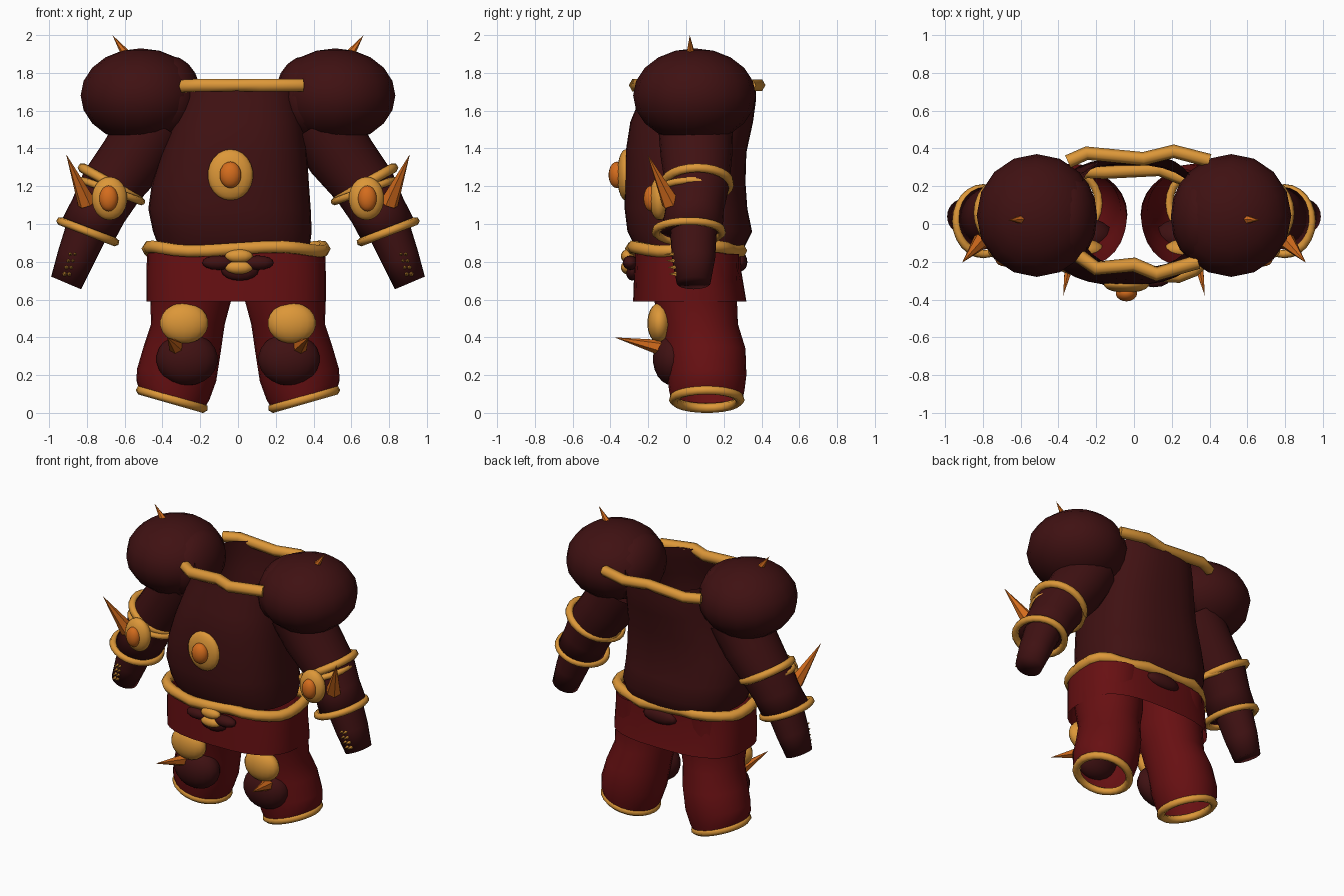
import bpy, bmesh, math
from mathutils import Vector

if "Cube" in bpy.data.objects:
    bpy.data.objects.remove(bpy.data.objects["Cube"])


def material(name, rgb):
    m = bpy.data.materials.new(name)
    m.diffuse_color = (*rgb, 1)
    m.use_nodes = True
    m.node_tree.nodes["Principled BSDF"].inputs["Base Color"].default_value = m.diffuse_color
    return m


MAROON = material("dark maroon", (0.050, 0.0055, 0.006))
RED = material("deep red", (0.135, 0.005, 0.006))
GOLD = material("gold", (0.72, 0.31, 0.04))
ORANGE = material("orange", (0.66, 0.15, 0.012))


def finish(name, bm, mat, smooth=True):
    bmesh.ops.recalc_face_normals(bm, faces=bm.faces)
    me = bpy.data.meshes.new(name)
    bm.to_mesh(me)
    bm.free()
    me.materials.append(mat)
    ob = bpy.data.objects.new(name, me)
    bpy.context.collection.objects.link(ob)
    for p in me.polygons:
        p.use_smooth = smooth
    return ob


def ring_points(x, y, z, rx, ry, tilt=0, power=2, n=24):
    """Superellipse ring, tilted about y so its +x side rises."""
    t, pts = math.radians(tilt), []
    for i in range(n):
        a = 2 * math.pi * i / n
        c, s = math.cos(a), math.sin(a)
        u = math.copysign(abs(c) ** (2 / power), c) * rx
        v = math.copysign(abs(s) ** (2 / power), s) * ry
        pts.append(Vector((x + u * math.cos(t), y + v, z + u * math.sin(t))))
    return pts


def loft(name, rings, mat, power=2, side=1, cap_end=False, n=24):
    bm = bmesh.new()
    rows = []
    for r in rings:
        pts = ring_points(*r, power=power, n=n)
        rows.append([bm.verts.new((p.x * side, p.y, p.z)) for p in pts])
    for a, b in zip(rows, rows[1:]):
        for i in range(n):
            j = (i + 1) % n
            bm.faces.new((a[i], a[j], b[j], b[i]))
    if cap_end:
        bm.faces.new(rows[-1])
    return finish(name, bm, mat)


def ellipsoid(name, loc, radii, mat, seg=18, rings=11):
    bm = bmesh.new()
    bmesh.ops.create_uvsphere(bm, u_segments=seg, v_segments=rings, radius=1)
    bmesh.ops.scale(bm, vec=radii, verts=bm.verts)
    bmesh.ops.translate(bm, vec=loc, verts=bm.verts)
    return finish(name, bm, mat)


def spike(name, base, tip, radius, mat, seg=6):
    base, tip = Vector(base), Vector(tip)
    d = tip - base
    bm = bmesh.new()
    bmesh.ops.create_cone(bm, cap_ends=True, segments=seg, radius1=radius,
                          radius2=0, depth=d.length)
    rot = d.to_track_quat('Z', 'Y').to_matrix()
    bmesh.ops.rotate(bm, cent=(0, 0, 0), matrix=rot, verts=bm.verts)
    bmesh.ops.translate(bm, vec=(base + tip) / 2, verts=bm.verts)
    return finish(name, bm, mat, False)


def piping(name, pts, radius, mat, closed=True):
    """Round trim following a path."""
    cu = bpy.data.curves.new(name, 'CURVE')
    cu.dimensions = '3D'
    cu.bevel_depth = radius
    cu.bevel_resolution = 1
    cu.use_fill_caps = True
    sp = cu.splines.new('POLY')
    sp.points.add(len(pts) - 1)
    for q, p in zip(sp.points, pts):
        q.co = (p[0], p[1], p[2], 1)
    sp.use_cyclic_u = closed
    cu.materials.append(mat)
    ob = bpy.data.objects.new(name, cu)
    bpy.context.collection.objects.link(ob)
    bpy.ops.object.select_all(action='DESELECT')
    ob.select_set(True)
    bpy.context.view_layer.objects.active = ob
    bpy.ops.object.convert(target='MESH')
    return ob


def mirrored(pts, s):
    return [(p[0] * s, p[1], p[2]) for p in pts]


# Torso shell, open at neck and waist
loft("torso", [(-.02, .02, .88, .40, .29), (-.03, .02, .96, .42, .33),
               (-.045, .00, 1.08, .43, .325), (-.04, -.005, 1.22, .415, .32),
               (-.02, .00, 1.38, .385, .32), (.0, .03, 1.54, .35, .325),
               (.01, .06, 1.65, .33, .31), (.02, .07, 1.75, .32, .30)],
     MAROON, power=2.5, n=32)

# Neck trims
piping("front_neck_trim", [(-.29, -.17, 1.73), (-.2, -.235, 1.735),
       (.0, -.215, 1.735), (.12, -.265, 1.735), (.34, -.2, 1.735)],
       .038, GOLD, False)
piping("back_neck_trim", [(-.35, .33, 1.735), (-.25, .375, 1.735),
       (.05, .345, 1.735), (.21, .385, 1.735), (.4, .335, 1.735)],
       .036, GOLD, False)

# Chest medallion
ellipsoid("chest_disc", (-.04, -.32, 1.26), (.122, .045, .135), GOLD)
ellipsoid("chest_gem", (-.04, -.365, 1.26), (.058, .045, .07), ORANGE)

# Waist: skirt, belt, buckle and pouches
loft("trouser_waist", [(-.01, .01, .88, .47, .28), (-.01, .01, .74, .475, .285),
                       (-.01, .02, .59, .475, .30)], RED, power=2.8, n=32)
belt = ring_points(-.01, .0, .868, .465, .285, power=2.6, n=28)
for i, p in enumerate(belt):
    p.y += .015 * math.sin(p.x * 18)
    p.z += .012 * math.sin(i * .9)
piping("belt", belt, .036, GOLD)
for s in (-1, 1):
    ellipsoid("buckle_wing", (s * .105, -.295, .795), (.085, .04, .038), MAROON, 12, 8)
ellipsoid("buckle_drop", (.01, -.285, .755), (.1, .035, .055), MAROON, 12, 8)
ellipsoid("buckle_upper", (.005, -.31, .83), (.075, .035, .036), GOLD, 12, 8)
ellipsoid("buckle_lower", (.005, -.31, .77), (.075, .035, .036), GOLD, 12, 8)
ellipsoid("back_pouch", (.0, .29, .80), (.13, .035, .05), MAROON, 12, 8)

for s in (-1, 1):
    # Shoulder ball with inner sleeve head and spike
    ellipsoid("shoulder", (s * .515, .045, 1.68), (.318, .325, .25), MAROON, 16, 10)
    ellipsoid("sleeve_head", (s * .36, .04, 1.67), (.165, .25, .22), MAROON, 16, 10)
    spike("shoulder_spike", (s * .58, .025, 1.88), (s * .665, .02, 2.0), .03, ORANGE)

    # Sleeve, forearm bell and wrist
    loft("sleeve", [(.44, .05, 1.54, .19, .2, 32), (.545, .055, 1.36, .18, .19, 30),
                    (.67, .06, 1.2, .165, .17, 29), (.74, .045, 1.07, .15, .155, 25),
                    (.795, .03, .965, .15, .165, 21), (.80, .035, .955, .10, .11, 21)],
         MAROON, side=s)
    loft("wrist", [(.795, .04, .98, .115, .125, 22), (.86, .04, .82, .10, .115, 23),
                   (.91, .04, .688, .086, .09, 23)], MAROON, side=s, cap_end=True)
    piping("elbow_band", mirrored(ring_points(.675, .06, 1.215, .17, .17, 29), s), .026, GOLD)
    piping("elbow_under_band", mirrored(ring_points(.665, .03, 1.175, .165, .165, 20), s),
           .02, GOLD)
    piping("forearm_band", mirrored(ring_points(.795, .015, .96, .155, .175, 21), s), .023, GOLD)

    # Forearm medallion, spike and wrist studs
    ellipsoid("forearm_disc", (s * .68, -.14, 1.135), (.095, .055, .115), GOLD)
    ellipsoid("forearm_gem", (s * .685, -.185, 1.135), (.05, .04, .068), ORANGE)
    spike("forearm_spike", (s * .80, -.08, 1.11), (s * .91, -.205, 1.37), .05, ORANGE)
    for k in range(4):
        for dx in (-.012, .012):
            x, z = .875 + .01 * k + dx, .84 - .035 * k
            spike("wrist_stud", (s * x, -.05, z), (s * x, -.115 + .008 * k, z), .014, GOLD, 5)

    # Leg, hollow, with hem
    loft("leg", [(.25, .03, .84, .21, .25), (.25, .05, .6, .215, .22),
                 (.265, .07, .47, .195, .205), (.295, .10, .34, .205, .215, 3),
                 (.325, .11, .2, .212, .21, 9), (.345, .11, .12, .2, .2, 15),
                 (.35, .11, .075, .18, .19, 16)], RED, side=s)
    piping("leg_hem", mirrored(ring_points(.35, .11, .073, .172, .175, 16), s), .026, GOLD)

    # Knee guard
    ellipsoid("knee_plate", (s * .285, -.14, .475), (.13, .065, .108), GOLD)
    ellipsoid("shin_guard", (s * .27, -.07, .285), (.165, .105, .14), MAROON)
    spike("knee_spike", (s * .325, -.13, .345), (s * .375, -.38, .40), .042, ORANGE)
